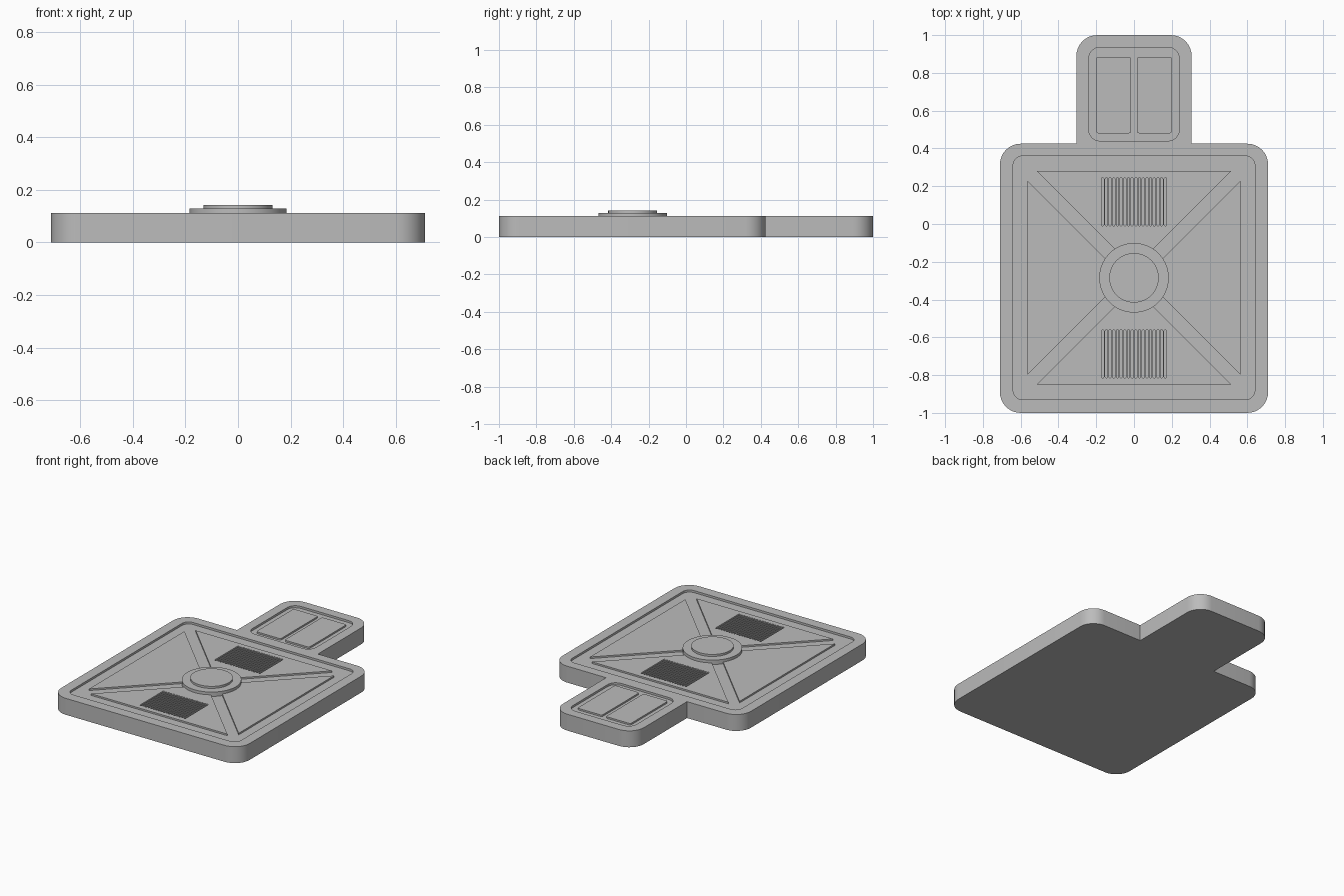
import bpy, bmesh, math
from mathutils import Vector

if "Cube" in bpy.data.objects:
    bpy.data.objects.remove(bpy.data.objects["Cube"])

grey = bpy.data.materials.new("grey")
grey.diffuse_color = (0.5, 0.5, 0.5, 1)
grey.use_nodes = True
grey.node_tree.nodes["Principled BSDF"].inputs["Base Color"].default_value = grey.diffuse_color
CY = -0.285          # centre of the main plate in y


def rounded(points, radii, steps=8):
    """Round each corner of a counter-clockwise outline."""
    out = []
    n = len(points)
    for i, r in enumerate(radii):
        p = Vector(points[i])
        if r == 0:
            out.append(p)
            continue
        a = (Vector(points[i - 1]) - p).normalized()
        b = (Vector(points[(i + 1) % n]) - p).normalized()
        c = p + (a + b) * r                      # right-angled corners
        for k in range(steps + 1):
            t = k / steps * math.pi / 2
            out.append(c - b * r * math.cos(t) - a * r * math.sin(t))
    return out


def rect(x0, y0, x1, y1, r, steps=8):
    return rounded([(x0, y0), (x1, y0), (x1, y1), (x0, y1)], [r] * 4, steps)


def prism(name, outlines, z0, z1):
    """Extrude one or more outlines from z0 to z1 as one object."""
    bm = bmesh.new()
    for pts in outlines:
        low = [bm.verts.new((p[0], p[1], z0)) for p in pts]
        top = [bm.verts.new((p[0], p[1], z1)) for p in pts]
        bm.faces.new(low[::-1])
        bm.faces.new(top)
        for i in range(len(pts)):
            j = (i + 1) % len(pts)
            bm.faces.new((low[i], low[j], top[j], top[i]))
    bmesh.ops.recalc_face_normals(bm, faces=bm.faces)
    me = bpy.data.meshes.new(name)
    bm.to_mesh(me)
    bm.free()
    me.materials.append(grey)
    ob = bpy.data.objects.new(name, me)
    bpy.context.collection.objects.link(ob)
    return ob


def cut(ob, cutter):
    m = ob.modifiers.new("cut", 'BOOLEAN')
    m.operation = 'DIFFERENCE'
    m.solver = 'EXACT'
    m.object = cutter
    cutter.hide_render = True
    cutter.hide_set(True)


def smooth(ob):
    bpy.ops.object.select_all(action='DESELECT')
    ob.select_set(True)
    bpy.context.view_layer.objects.active = ob
    bpy.ops.object.shade_smooth_by_angle(angle=math.radians(30))


# Body: square plate with a tab at the back
outline = [(-0.71, -1), (0.71, -1), (0.71, 0.425), (0.305, 0.425),
           (0.305, 1), (-0.305, 1), (-0.305, 0.425), (-0.71, 0.425)]
body = prism("body", [rounded(outline, [.11, .11, .11, 0, .11, .11, 0, .11])], 0, 0.112)
smooth(body)

# Shallow pans sunk into the plate and the tab
FLOOR, PAD = 0.098, 0.109
pans = prism("pan_cutter", [rect(-0.64, -0.93, 0.64, 0.36, 0.05),
                            rect(-0.24, 0.44, 0.24, 0.935, 0.06)], FLOOR, 0.2)
cut(body, pans)

# Four raised triangular panels around the hub
for s, side in ((-1, "left"), (1, "right")):
    tri = [(s * 0.565, CY + 0.515), (s * 0.565, CY - 0.515), (s * 0.05, CY)]
    prism(side + "_panel", [tri], FLOOR - 0.002, PAD)

# Front and back panels with slotted vents
for s, side in ((-1, "front"), (1, "back")):
    tri = [(-0.515, CY + s * 0.565), (0.515, CY + s * 0.565), (0, CY + s * 0.05)]
    panel = prism(side + "_panel", [tri], FLOOR - 0.002, PAD)
    ya, yb = sorted((CY + s * 0.275, CY + s * 0.53))
    slots = [rect(x - 0.006, ya, x + 0.006, yb, 0.0059, 3)
             for x in (0.0195 * (i - 8.5) for i in range(18))]
    cut(panel, prism(side + "_vent_cutter", slots, FLOOR - 0.02, 0.2))

# Two raised pads on the tab
for s, side in ((-1, "left"), (1, "right")):
    x0, x1 = sorted((s * 0.015, s * 0.2))
    prism(side + "_tab_pad", [rect(x0, 0.48, x1, 0.885, 0.012, 3)], FLOOR - 0.002, PAD)

# Stepped round hub
for name, r, z0, z1 in (("hub_base", 0.184, FLOOR - 0.002, 0.128),
                        ("hub_cap", 0.131, 0.127, 0.142)):
    ring = [(r * math.cos(k * math.pi / 32), CY + r * math.sin(k * math.pi / 32))
            for k in range(64)]
    smooth(prism(name, [ring], z0, z1))
